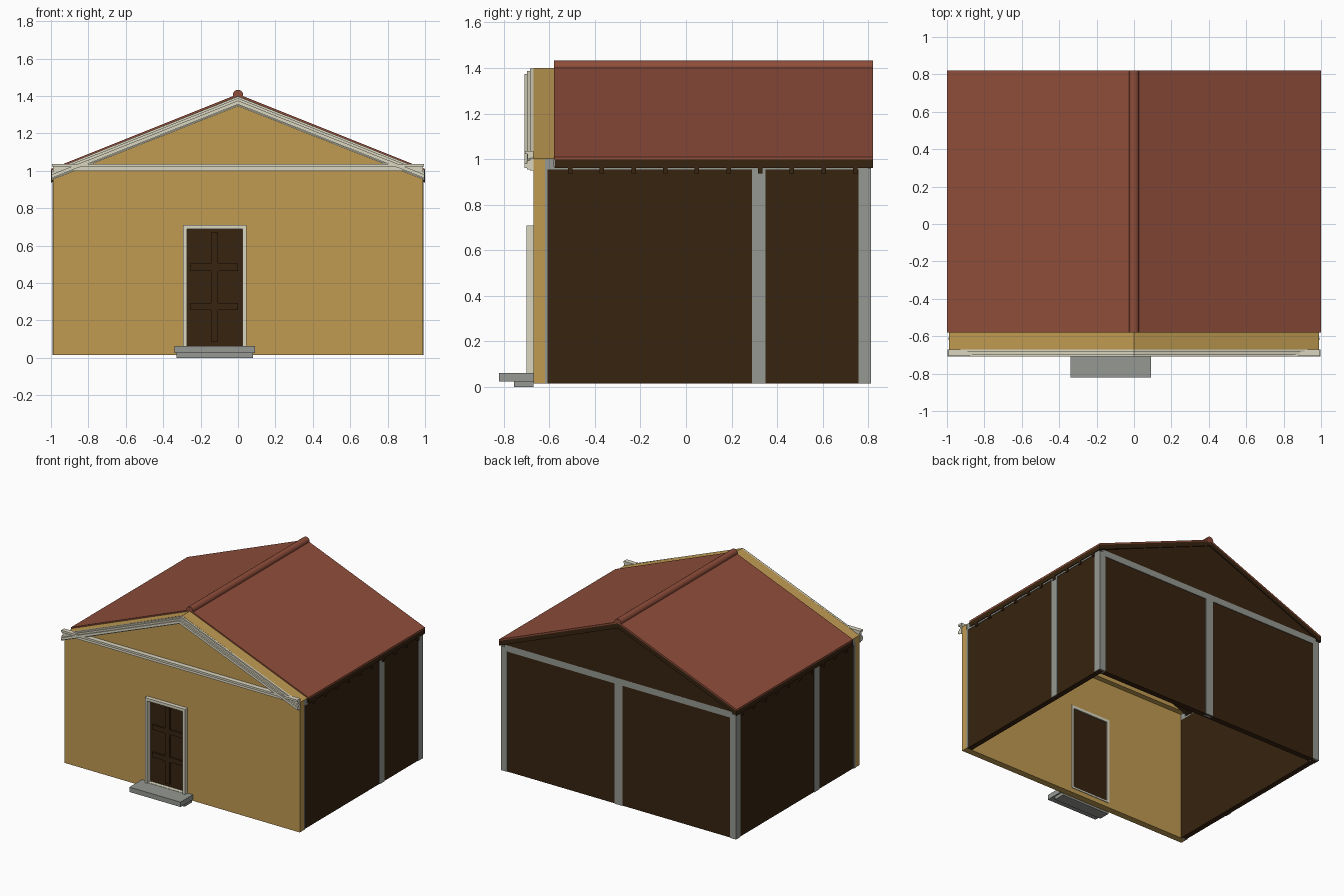
import bpy, bmesh, math

if "Cube" in bpy.data.objects:
    bpy.data.objects.remove(bpy.data.objects["Cube"])


def lin(c):
    c /= 255
    return c / 12.92 if c <= 0.04045 else ((c + 0.055) / 1.055) ** 2.4


def material(name, r, g, b):
    m = bpy.data.materials.new(name)
    m.diffuse_color = (lin(r), lin(g), lin(b), 1)
    m.use_nodes = True
    m.node_tree.nodes["Principled BSDF"].inputs["Base Color"].default_value = m.diffuse_color
    return m


OCHRE = material("ochre_plaster", 192, 155, 82)
RED = material("red_tile", 142, 77, 58)
BROWN = material("dark_wood", 55, 35, 15)
GREY = material("grey_stone", 149, 152, 146)
CREAM = material("cream_trim", 218, 214, 192)


def prism(name, pts, y0, y1, mat):
    """Extrude an (x, z) outline from y0 to y1."""
    bm = bmesh.new()
    face = bm.faces.new([bm.verts.new((x, y0, z)) for x, z in pts])
    ext = bmesh.ops.extrude_face_region(bm, geom=[face])
    for v in ext["geom"]:
        if isinstance(v, bmesh.types.BMVert):
            v.co.y = y1
    bmesh.ops.recalc_face_normals(bm, faces=bm.faces)
    me = bpy.data.meshes.new(name)
    bm.to_mesh(me)
    bm.free()
    me.materials.append(mat)
    ob = bpy.data.objects.new(name, me)
    bpy.context.collection.objects.link(ob)
    return ob


def box(name, x0, x1, y0, y1, z0, z1, mat):
    return prism(name, [(x0, z0), (x1, z0), (x1, z1), (x0, z1)], y0, y1, mat)


def chevron(name, apex, thick, half, y0, y1, mat, slope=0.4):
    """Inverted V band following the roof pitch."""
    e = apex - slope * half
    return prism(name, [(-half, e), (0, apex), (half, e),
                        (half, e - thick), (0, apex - thick), (-half, e - thick)],
                 y0, y1, mat)


# Front wall with a door notch, and the parapet behind its gable
dx0, dx1, dtop, base = -0.295, 0.045, 0.71, 0.015
prism("front_wall", [(-0.99, base), (dx0, base), (dx0, dtop), (dx1, dtop), (dx1, base),
                     (0.99, base), (0.99, 1.004), (0, 1.40), (-0.99, 1.004)],
      -0.67, -0.62, OCHRE)
prism("gable_parapet", [(-0.99, 1.0), (0.99, 1.0), (0.99, 1.004), (0, 1.40), (-0.99, 1.004)],
      -0.62, -0.58, OCHRE)
box("door_sill_wall", dx0, dx1, -0.67, -0.62, base, 0.05, OCHRE)

# Door frame, door leaf and raised strips
for n, x in (("left", dx0), ("right", dx1 - 0.021)):
    box(f"door_jamb_{n}", x, x + 0.021, -0.70, -0.615, 0.05, dtop, CREAM)
box("door_lintel", dx0 + 0.021, dx1 - 0.021, -0.70, -0.615, dtop - 0.021, dtop, CREAM)
box("door_threshold", dx0 + 0.021, dx1 - 0.021, -0.69, -0.615, 0.05, 0.064, CREAM)
box("door", dx0 + 0.021, dx1 - 0.021, -0.66, -0.625, 0.064, dtop - 0.021, BROWN)
box("door_stile", -0.145, -0.107, -0.669, -0.66, 0.085, 0.67, BROWN)
for i, z in enumerate((0.255, 0.465)):
    for n, x0, x1 in (("left", -0.255, -0.145), ("right", -0.107, 0.0)):
        box(f"door_rail_{n}_{i}", x0, x1, -0.669, -0.66, z, z + 0.038, BROWN)

# Entrance steps
box("upper_step", -0.34, 0.09, -0.82, -0.67, 0.025, 0.062, GREY)
box("lower_step", -0.33, 0.08, -0.755, -0.67, 0.0, 0.025, GREY)

# Moulded cornices on the front gable
box("cornice_lower", -0.99, 0.99, -0.695, -0.67, 1.0, 1.022, CREAM)
box("cornice_upper", -0.995, 0.995, -0.706, -0.67, 1.022, 1.037, CREAM)
for i, (apex, thick, y) in enumerate(((1.398, 0.053, -0.684), (1.388, 0.038, -0.697),
                                      (1.375, 0.02, -0.708))):
    chevron(f"raking_cornice_{i}", apex, thick, 0.996, y, -0.67, CREAM, 0.396)

# Side walls, posts and top plates; the middle post differs on each side
for n, s, mid in (("right", 1, 0.29), ("left", -1, -0.19)):
    def side(name, a, b, y0, y1, z0, z1, mat):
        box(f"{name}_{n}", min(s * a, s * b), max(s * a, s * b), y0, y1, z0, z1, mat)
    side("side_wall", 0.945, 0.985, -0.62, 0.80, base, 0.955, BROWN)
    side("front_post", 0.95, 0.991, -0.62, -0.607, base, 0.96, GREY)
    side("middle_post", 0.96, 0.99, mid, mid + 0.06, base, 0.96, GREY)
    side("back_post", 0.937, 0.99, 0.757, 0.812, base, 0.96, GREY)
    side("top_plate", 0.945, 0.989, -0.62, 0.80, 0.955, 0.967, GREY)
    side("plate_end", 0.945, 0.989, -0.62, -0.58, 0.967, 1.0, GREY)

# Back wall with gable, centre post and beam
box("back_wall", -0.945, 0.945, 0.765, 0.807, base, 0.94, BROWN)
box("back_centre_post", -0.032, 0.032, 0.78, 0.812, base, 0.93, GREY)
box("back_beam", -0.96, 0.96, 0.77, 0.812, 0.93, 0.978, GREY)
prism("back_gable", [(-0.96, 0.975), (0.96, 0.975), (0, 1.37)], 0.77, 0.812, BROWN)

# Roof deck, tile layer, ridge cap and rafters
chevron("roof_deck", 1.398, 0.036, 1.0, -0.578, 0.82, BROWN)
chevron("roof_tiles", 1.41, 0.012, 1.0, -0.58, 0.82, RED)
for i in range(10):
    y = -0.508 + i * 0.139
    chevron(f"rafter_{i}", 1.365, 0.028, 1.0, y - 0.01, y + 0.01, BROWN)
cap = prism("ridge_cap", [(0.028 * math.cos(a * math.pi / 8), 1.405 + 0.028 * math.sin(a * math.pi / 8))
                          for a in range(16)], -0.58, 0.82, RED)
for p in cap.data.polygons:
    p.use_smooth = len(p.vertices) == 4
for e in cap.data.edges:
    a, b = (cap.data.vertices[v].co for v in e.vertices)
    e.use_edge_sharp = abs(a.y - b.y) < 1e-4
